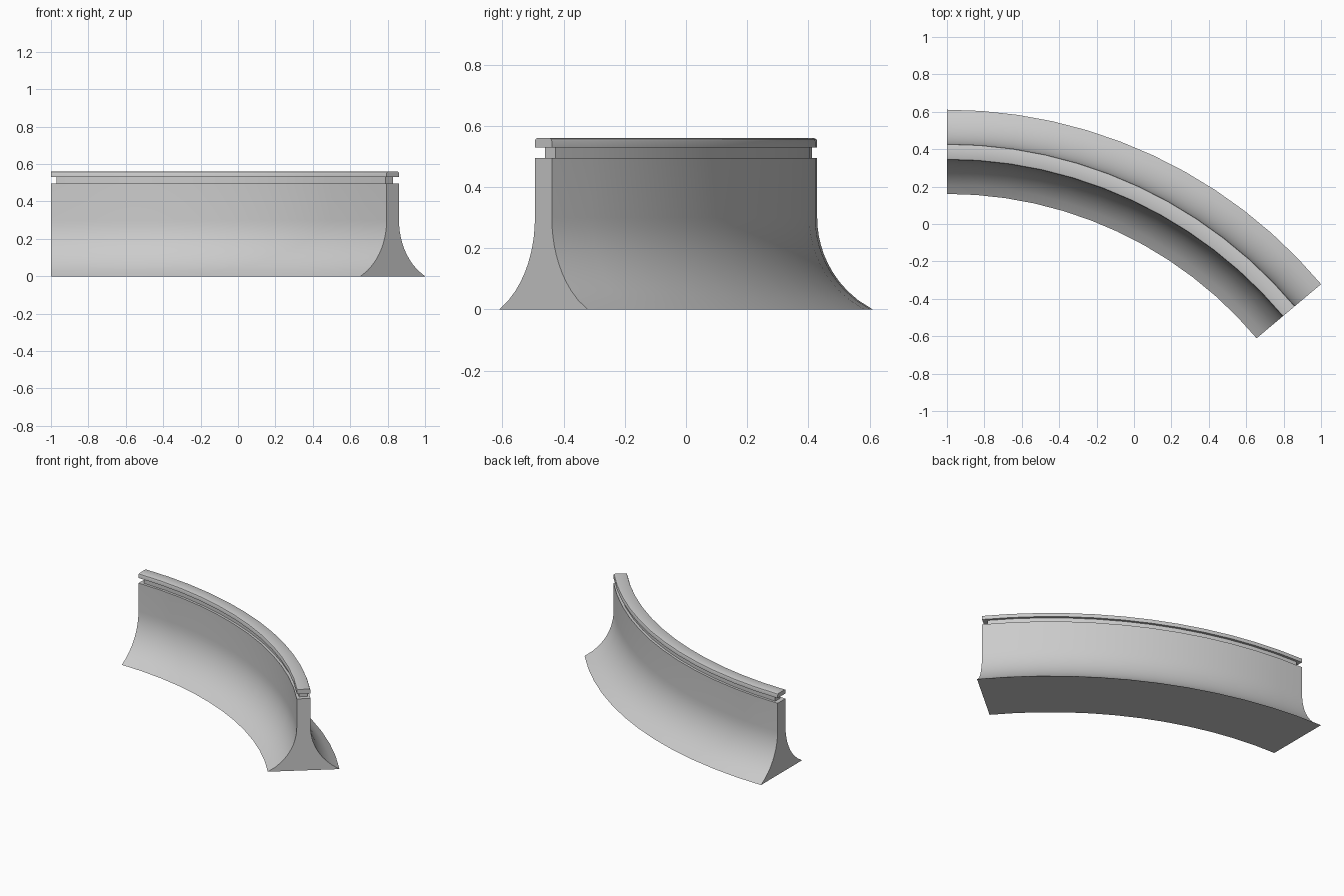
import bpy, bmesh
from math import radians, cos, sin, sqrt, degrees

if "Cube" in bpy.data.objects:
    bpy.data.objects.remove(bpy.data.objects["Cube"])

CX, CY, R_MID = -1.0, -2.0, 2.386   # arc centre and centreline radius
HALF = 0.043                        # half thickness of the wall


def sweep(name, profile, start=40, end=90, steps=12):
    """Sweep a closed (offset, z) profile along the arc and cap both ends."""
    bm = bmesh.new()
    rings = []
    for i in range(steps + 1):
        a = radians(start + (end - start) * i / steps)
        rings.append([bm.verts.new((CX + (R_MID + o) * cos(a),
                                    CY + (R_MID + o) * sin(a), z))
                      for o, z in profile])
    n = len(profile)
    for r0, r1 in zip(rings, rings[1:]):
        for j in range(n):
            k = (j + 1) % n
            bm.faces.new((r0[j], r0[k], r1[k], r1[j]))
    bm.faces.new(rings[0])
    bm.faces.new(rings[-1])
    bmesh.ops.recalc_face_normals(bm, faces=bm.faces)
    mesh = bpy.data.meshes.new(name)
    bm.to_mesh(mesh)
    bm.free()
    obj = bpy.data.objects.new(name, mesh)
    bpy.context.collection.objects.link(obj)
    bpy.ops.object.select_all(action='DESELECT')
    obj.select_set(True)
    bpy.context.view_layer.objects.active = obj
    bpy.ops.object.shade_smooth_by_angle(angle=radians(25))
    return obj


def mirrored(side):
    """Close an outer half profile with its mirror image."""
    return side + [(-o, z) for o, z in reversed(side)]


# Barrier wall with concave flared foot
flare_h, flare_w = 0.30, 0.182
rad = (flare_h ** 2 + flare_w ** 2) / (2 * flare_w)
flare = []
for i in range(11):
    z = flare_h * i / 10
    flare.append((HALF + rad - sqrt(rad ** 2 - (flare_h - z) ** 2), z))
sweep("barrier_wall", mirrored(flare + [(HALF, 0.495)]))

# Recessed neck, also set back from both ends
inset = degrees(0.03 / R_MID)
sweep("recessed_neck", mirrored([(0.026, 0.495), (0.026, 0.53)]),
      40 + inset, 90 - inset)

# Top cap with chamfered upper edges
sweep("top_cap", mirrored([(HALF, 0.53), (HALF, 0.55),
                           (HALF - 0.003, 0.557), (HALF - 0.010, 0.56)]))
